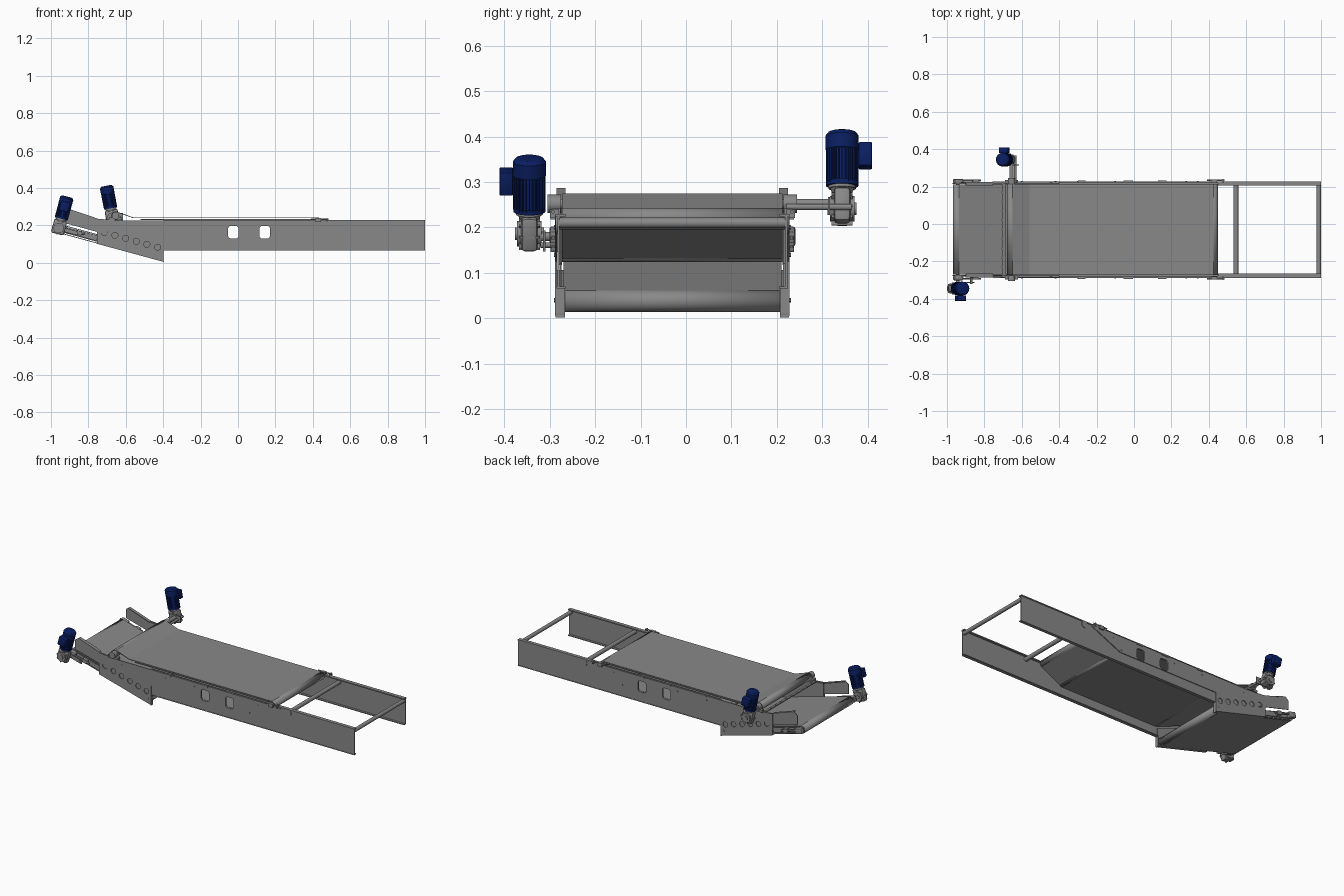
import bpy, bmesh
from math import sin, cos, pi, radians, atan2
from mathutils import Matrix, Vector

if "Cube" in bpy.data.objects:
    bpy.data.objects.remove(bpy.data.objects["Cube"])

YC = -0.03                        # conveyor centre line
TILT = radians(15)                # infeed slope
blue = bpy.data.materials.new("motor_blue")
blue.diffuse_color = (0.003, 0.013, 0.12, 1)
blue.use_nodes = True
blue.node_tree.nodes["Principled BSDF"].inputs["Base Color"].default_value = blue.diffuse_color
steel = bpy.data.materials.new("steel_grey")
steel.diffuse_color = (0.25, 0.25, 0.25, 1)
steel.use_nodes = True
steel.node_tree.nodes["Principled BSDF"].inputs["Base Color"].default_value = steel.diffuse_color
I = Matrix()


def finish(name, bm, M=I, mat=None):
    bmesh.ops.recalc_face_normals(bm, faces=bm.faces)
    bm.transform(M)
    me = bpy.data.meshes.new(name)
    bm.to_mesh(me)
    bm.free()
    ob = bpy.data.objects.new(name, me)
    bpy.context.collection.objects.link(ob)
    me.materials.append(mat or steel)
    return ob


def box(name, loc, size, tilt=0, M=I, mat=None, bevel=0):
    bm = bmesh.new()
    bmesh.ops.create_cube(bm, size=1)
    bm.transform(Matrix.Diagonal((*size, 1)))
    if bevel:
        bmesh.ops.bevel(bm, geom=bm.edges[:], offset=bevel, segments=2, affect='EDGES', profile=0.5)
    return finish(name, bm, M @ Matrix.Translation(loc) @ Matrix.Rotation(tilt, 4, 'Y'), mat)


def cyl(name, p0, p1, r, r2=None, n=32, M=I, mat=None):
    p0, p1 = Vector(p0), Vector(p1)
    d = p1 - p0
    bm = bmesh.new()
    bmesh.ops.create_cone(bm, cap_ends=True, segments=n, radius1=r, radius2=r if r2 is None else r2, depth=d.length)
    R = d.to_track_quat('Z', 'Y').to_matrix().to_4x4()
    return finish(name, bm, M @ Matrix.Translation((p0 + p1) / 2) @ R, mat)


def plate(name, pts, y, t, holes=()):
    """Filled x-z outline with holes, t thick, centred on y."""
    cu = bpy.data.curves.new(name, 'CURVE')
    cu.dimensions, cu.fill_mode, cu.extrude = '2D', 'BOTH', t / 2
    for loop in [pts, *holes]:
        sp = cu.splines.new('POLY')
        sp.points.add(len(loop) - 1)
        for p, c in zip(sp.points, loop):
            p.co = (c[0], c[1], 0, 1)
        sp.use_cyclic_u = True
    ob = bpy.data.objects.new(name, cu)
    bpy.context.collection.objects.link(ob)
    ob.location.y = y
    ob.rotation_euler.x = pi / 2
    bpy.ops.object.select_all(action='DESELECT')
    ob.select_set(True)
    bpy.context.view_layer.objects.active = ob
    bpy.ops.object.convert(target='MESH')
    bpy.context.object.data.materials.append(steel)


def strip(name, a, b, y, w, t=0.005):
    """Flat flange running from a to b in the x-z plane."""
    d = Vector(b) - Vector(a)
    m = (Vector(a) + Vector(b)) / 2
    box(name, (m.x, y, m.y), (d.length, w, t), -atan2(d.y, d.x))


def arc(cx, cz, r, a0, a1, n=10):
    return [(cx + r * cos(radians(a0 + (a1 - a0) * i / n)), cz + r * sin(radians(a0 + (a1 - a0) * i / n)))
            for i in range(n + 1)]


belts = []


def belt(name, path, half, t=0.004):
    bm = bmesh.new()
    rows = [[bm.verts.new((x, YC + s * half, z)) for s in (-1, 1)] for x, z in path]
    for a, b in zip(rows, rows[1:] + rows[:1]):
        bm.faces.new((a[0], b[0], b[1], a[1]))
    ob = finish(name, bm)
    mod = ob.modifiers.new("thickness", 'SOLIDIFY')
    mod.thickness, mod.offset = t, 0
    belts.append(ob)


def roller(name, x, z, r, half=0.24):
    cyl(name, (x, YC - half, z), (x, YC + half, z), r)


# Side frames, mirrored about the centre line
windows = [arc(x + .013, .182, .015, 0, 90, 5) + arc(x - .013, .182, .015, 90, 180, 5)
           + arc(x - .013, .145, .015, 180, 270, 5) + arc(x + .013, .145, .015, 270, 360, 5) for x in (-.025, .143)]
rounds = [arc(-.715 + .057 * i, .163 - .016 * i, .016, 0, 345, 23) for i in range(6)]
cover = [(-.755, .102), (-.398, .005), (-.398, .125), (.29, .125), (.49, .215), (.49, .226), (-.64, .226), (-.755, .236)]
channel = [(-.398, .065), (1, .065), (1, .23), (-.398, .23)]
wing = [(-.925, .268), (-.9, .287), (-.755, .238), (-.7, .22), (-.7, .155), (-.755, .166), (-.925, .212)]
guide = [(-.755, .15), (-.4, .055), (-.4, .12), (-.66, .22), (-.755, .235)]

for s, side in ((-1, "front"), (1, "back")):
    def Y(d):
        return YC + s * d
    plate(side + "_channel_web", channel, Y(.251), .005, windows)
    plate(side + "_cover_plate", cover, Y(.2562), .0045, windows + rounds)
    plate(side + "_infeed_guide", guide, Y(.246), .004)
    plate(side + "_infeed_wing", wing, Y(.252), .004)
    strip(side + "_top_flange", (.45, .2265), (1, .2265), Y(.2465), .022, .007)
    strip(side + "_bottom_flange", (-.398, .0675), (1, .0675), Y(.245), .02)
    strip(side + "_wing_flange", (-.9, .285), (-.755, .236), Y(.245), .02, .004)
    strip(side + "_infeed_lower_flange", (-.755, .104), (-.398, .008), Y(.247), .02, .004)
    strip(side + "_end_flange", (-.4, .002), (-.4, .065), Y(.247), .02, .004)
    # small tabs and bolts along the cover
    for x, w in ((-.28, .04), (-.03, .05), (.15, .045)):
        box(side + "_cover_tab", (x, Y(.259), .224), (w, .008, .01))
    for x, z in ((-.6, .2), (-.3, .2), (-.1, .2), (.28, .14), (.34, .2), (-.42, .04)):
        cyl(side + "_bolt", (x, Y(.256), z), (x, Y(.261), z), .005, n=6)
    # discharge roller tensioner
    box(side + "_tail_block", (.43, Y(.259), .228), (.03, .018, .022))
    cyl(side + "_tail_rod", (.39, Y(.263), .234), (.485, Y(.263), .234), .004, n=12)
    box(side + "_tail_stop", (.475, Y(.26), .23), (.006, .02, .018))
    cyl(side + "_crossbar_boss", (.545, Y(.25), .208), (.545, Y(.257), .208), .021)
    # drive roller bearing
    cyl(side + "_drive_bearing", (-.655, Y(.245), .252), (-.655, Y(.275), .252), .02)
    box(side + "_drive_bearing_foot", (-.655, Y(.256), .235), (.07, .02, .014))
    # infeed roller bearing and tensioner
    box(side + "_infeed_arm", (-.86, Y(.246), .16), (.22, .006, .03), TILT)
    box(side + "_infeed_bearing", (-.94, Y(.259), .18), (.05, .024, .036), TILT, bevel=.006)
    cyl(side + "_infeed_rod", (-.92, Y(.263), .178), (-.82, Y(.263), .152), .005, n=12)
    box(side + "_infeed_stop", (-.85, Y(.258), .16), (.03, .02, .022), TILT)
    box(side + "_infeed_tail_bearing", (-.425, Y(.249), .038), (.04, .014, .035), TILT)

# Rollers and cross bars
roller("infeed_head_roller", -.943, .18, .02)
roller("infeed_tail_roller", -.425, .038, .02)
roller("drive_roller", -.655, .252, .0185)
roller("discharge_roller", .425, .22, .0185)
roller("return_roller_right", .29, .141, .012)
roller("return_roller_left", -.38, .141, .012)
roller("middle_crossbar", .545, .208, .0125, .252)
roller("end_crossbar", .988, .21, .0115, .252)
cyl("drive_shaft", (-.655, -.3, .252), (-.655, .35, .252), .011)
cyl("infeed_shaft", (-.943, -.35, .18), (-.943, .235, .18), .01)

# Infeed belt with its bed, main belt loop
belt("infeed_belt", arc(-.943, .18, .022, 75, 255) + arc(-.425, .038, .022, 255, 435), .24)
box("infeed_bed", (-.684, YC, .109), (.5, .47, .03), TILT + .005)
belt("main_belt", arc(-.655, .252, .021, 240, 75, 12) + [(-.56, .241)] + arc(.425, .22, .021, 90, -60, 10)
     + arc(.29, .141, .015, -30, -90, 4) + arc(-.38, .141, .015, 270, 245, 3), .243)
box("slider_bed", (-.06, YC, .232), (.92, .48, .006))
# transfer strip with screws below the drive roller
box("transfer_strip", (-.695, YC, .228), (.022, .49, .006), TILT)
for i in range(9):
    y = YC - .2 + .05 * i
    cyl("strip_screw", (-.705, y, .23), (-.705, y, .237), .004, n=8)


def gear_motor(prefix, origin, tilt, s):
    """Worm gearbox at the origin with a finned motor on top; s = outward side."""
    M = Matrix.Translation(origin) @ Matrix.Rotation(tilt, 4, 'Y')
    box(prefix + "_gearbox", (0, 0, 0), (.07, .036, .076), M=M, bevel=.008)
    cyl(prefix + "_gearbox_hub", (0, -.027, -.005), (0, .027, -.005), .028, M=M)
    cyl(prefix + "_hollow_shaft", (0, -.032, -.005), (0, .032, -.005), .014, M=M)
    for k in range(8):
        a = k * pi / 4
        box(prefix + "_hub_rib", (.031 * cos(a), 0, -.005 + .031 * sin(a)), (.012, .046, .004), -a, M=M)
    cyl(prefix + "_neck", (0, 0, .03), (0, 0, .042), .022, .027, M=M)
    cyl(prefix + "_flange", (0, 0, .04), (0, 0, .047), .03, M=M)
    cyl(prefix + "_motor_body", (0, 0, .05), (0, 0, .132), .031, M=M, mat=blue)
    for k in range(28):
        R = Matrix.Rotation(2 * pi * k / 28, 4, 'Z')
        box(prefix + "_fin", (.032, 0, .09), (.008, .0022, .078), M=M @ R, mat=blue)
    cyl(prefix + "_end_bell", (0, 0, .046), (0, 0, .056), .0355, M=M, mat=blue)
    cyl(prefix + "_fan_cowl", (0, 0, .128), (0, 0, .159), .0365, M=M, mat=blue)
    cyl(prefix + "_cowl_shoulder", (0, 0, .159), (0, 0, .167), .0365, .03, M=M, mat=blue)
    cyl(prefix + "_cowl_cap", (0, 0, .167), (0, 0, .169), .03, .024, M=M, mat=blue)
    box(prefix + "_terminal_box", (0, s * .051, .114), (.05, .03, .053), M=M, mat=blue, bevel=.003)


gear_motor("infeed_drive", (-.957, -.345, .191), TILT, -1)
gear_motor("main_drive", (-.672, .344, .246), radians(-11), 1)
# torque arms tying the gearboxes to the frame
cyl("main_torque_rod", (-.635, .22, .245), (-.635, .365, .245), .007, n=16)
box("main_torque_plate", (-.645, .315, .247), (.06, .005, .04))
box("infeed_torque_arm", (-.905, -.312, .17), (.1, .006, .022), TILT)
cyl("infeed_torque_pin", (-.87, -.32, .161), (-.87, -.28, .161), .006, n=16)

# smooth the round parts, keep the long belt runs flat
bpy.ops.object.select_all(action='SELECT')
bpy.context.view_layer.objects.active = bpy.context.scene.objects[0]
bpy.ops.object.shade_smooth_by_angle(angle=radians(30))
for ob in belts:
    for p in ob.data.polygons:
        p.use_smooth = p.area < .01
